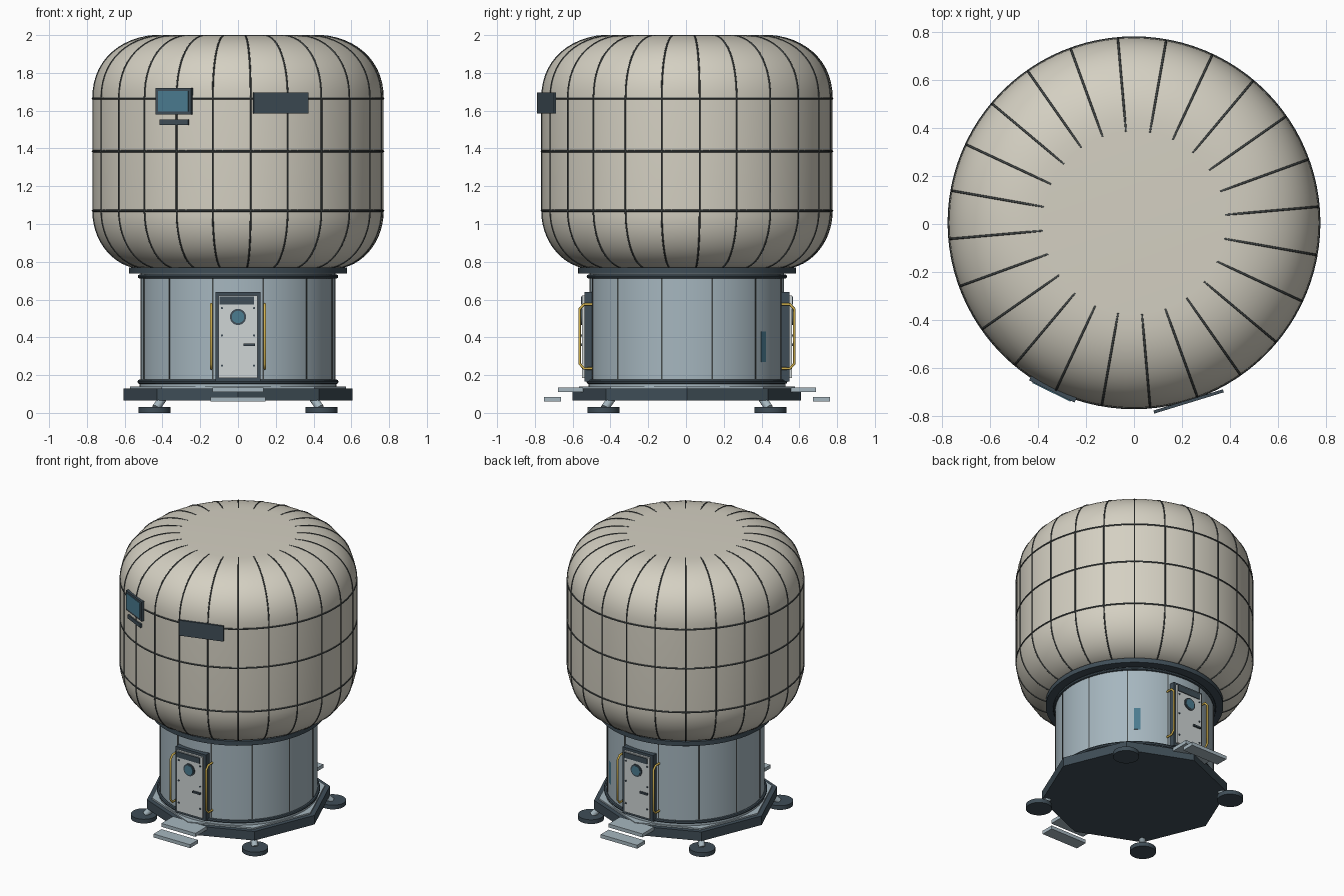
import bpy, bmesh
from math import sin, cos, pi, radians
from mathutils import Matrix, Vector

if "Cube" in bpy.data.objects:
    bpy.data.objects.remove(bpy.data.objects["Cube"])

Y0 = 0.005  # body axis offset in y


def mat(name, r, g, b):
    m = bpy.data.materials.new(name)
    m.diffuse_color = (r, g, b, 1)
    m.use_nodes = True
    m.node_tree.nodes["Principled BSDF"].inputs["Base Color"].default_value = m.diffuse_color
    return m


FABRIC = mat("fabric", 0.66, 0.63, 0.54)
SEAM = mat("seam", 0.06, 0.07, 0.07)
DARK = mat("dark_metal", 0.05, 0.075, 0.095)
HULL = mat("hull_metal", 0.38, 0.47, 0.52)
LIGHT = mat("door_white", 0.62, 0.66, 0.66)
GLASS = mat("glass", 0.07, 0.2, 0.28)
YELLOW = mat("rail_yellow", 0.65, 0.45, 0.08)


def turn(deg):
    return Matrix.Translation((0, Y0, 0)) @ Matrix.Rotation(radians(deg), 4, 'Z')


def finish(bm, name, material, smooth=True):
    bmesh.ops.recalc_face_normals(bm, faces=bm.faces)
    me = bpy.data.meshes.new(name)
    bm.to_mesh(me)
    bm.free()
    if smooth:
        me.shade_smooth()
        me.set_sharp_from_angle(angle=radians(35))
    me.materials.append(material)
    ob = bpy.data.objects.new(name, me)
    bpy.context.collection.objects.link(ob)
    return ob


def box(name, x, y, z, material, deg=0):
    """Box from (min, max) ranges, turned about the body axis."""
    bm = bmesh.new()
    size = Matrix.Diagonal((x[1] - x[0], y[1] - y[0], z[1] - z[0], 1))
    mid = Matrix.Translation((sum(x) / 2, sum(y) / 2, sum(z) / 2))
    bmesh.ops.create_cube(bm, size=1, matrix=turn(deg) @ mid @ size)
    return finish(bm, name, material, False)


def rod(name, a, b, r, material, deg=0, sides=24):
    """Cylinder between two points."""
    a, b = Vector(a), Vector(b)
    d = b - a
    m = Matrix.Translation((a + b) / 2) @ d.to_track_quat('Z', 'Y').to_matrix().to_4x4()
    bm = bmesh.new()
    bmesh.ops.create_cone(bm, cap_ends=True, segments=sides, radius1=r, radius2=r,
                          depth=d.length, matrix=turn(deg) @ m)
    return finish(bm, name, material)


def lathe(name, profile, material, steps=96):
    bm = bmesh.new()
    vs = [bm.verts.new((r, Y0, z)) for r, z in profile]
    es = [bm.edges.new(p) for p in zip(vs, vs[1:])]
    bmesh.ops.spin(bm, geom=vs + es, cent=(0, Y0, 0), axis=(0, 0, 1),
                   angle=2 * pi, steps=steps, use_duplicate=False)
    bmesh.ops.remove_doubles(bm, verts=bm.verts, dist=1e-5)
    return finish(bm, name, material)


def drum(name, r, z0, z1, material):
    return lathe(name, [(0, z0), (r, z0), (r, z1), (0, z1)], material)


def torus(name, r, z, t, material):
    ring = [(r + t * cos(k * pi / 4), z + t * sin(k * pi / 4)) for k in range(9)]
    return lathe(name, ring, material)


def tubes(name, paths, r, material):
    cu = bpy.data.curves.new(name, 'CURVE')
    cu.dimensions = '3D'
    cu.bevel_depth = r
    cu.bevel_resolution = 2
    cu.use_fill_caps = True
    for path in paths:
        sp = cu.splines.new('POLY')
        sp.points.add(len(path) - 1)
        for p, co in zip(sp.points, path):
            p.co = (*co, 1)
    cu.materials.append(material)
    ob = bpy.data.objects.new(name, cu)
    bpy.context.collection.objects.link(ob)


# Inflatable envelope: rounded lower and upper shoulders
N = 14
lower = [(0.50 + 0.27 * sin(t), 1.07 - 0.305 * cos(t))
         for t in (k * pi / 2 / N for k in range(N + 1))]
upper = [(0.38 + 0.39 * cos(t) ** 0.9, 1.66 + 0.34 * sin(t) ** 0.9)
         for t in (k * pi / 2 / N for k in range(N))] + [(0.38, 2.0)]
shape = lower + upper
lathe("envelope", [(0, 0.765)] + shape + [(0, 2.0)], FABRIC, 120)

# Meridian seams and hoop straps
meridians = []
for k in range(24):
    m = turn(5 + 15 * k)
    meridians.append([m @ Vector((r, 0, min(z, 1.997))) for r, z in shape])
tubes("envelope_seams", meridians, 0.0045, SEAM)
for i, z in enumerate((1.07, 1.385, 1.665)):
    torus(f"hoop_strap_{i}", 0.769, z, 0.006, SEAM)

# Rigid core drum with collar and rings
drum("core_drum", 0.515, 0.13, 0.75, HULL)
drum("collar", 0.578, 0.738, 0.77, DARK)
torus("upper_ring", 0.52, 0.722, 0.011, DARK)
torus("lower_ring", 0.52, 0.165, 0.012, DARK)
drum("lower_flange", 0.522, 0.135, 0.155, HULL)
for k in range(12):
    box(f"core_seam_{k}", (-0.004, 0.004), (-0.518, -0.50), (0.18, 0.715), SEAM, 15 + 30 * k)
box("side_window_sliver", (-0.02, 0.02), (-0.5155, -0.49), (0.27, 0.43), GLASS, 142)

# Octagonal base plate
for nm, r, z0, z1, ma in (("base_plate", 0.605, 0.065, 0.13, DARK),
                          ("base_deck", 0.572, 0.125, 0.14, HULL)):
    ob = rod(nm, (0, 0, z0), (0, 0, z1), r, ma, 0, 8)
    ob.data.shade_flat()

# Landing feet
for k in range(4):
    a = 45 + 90 * k
    rod(f"foot_pad_{k}", (0, -0.625, 0), (0, -0.625, 0.03), 0.085, DARK, a, 32)
    rod(f"foot_strut_{k}", (0, -0.55, 0.09), (0, -0.615, 0.025), 0.022, HULL, a)

# Front and back airlock doors with steps and grab rails
for side, a in (("front", 0), ("back", 180)):
    box(side + "_door_frame", (-0.12, 0.12), (-0.542, -0.48), (0.165, 0.64), DARK, a)
    box(side + "_door", (-0.102, 0.102), (-0.556, -0.53), (0.185, 0.622), LIGHT, a)
    box(side + "_door_header", (-0.098, 0.085), (-0.561, -0.55), (0.575, 0.615), DARK, a)
    rod(side + "_porthole_rim", (0, -0.55, 0.508), (0, -0.563, 0.508), 0.043, DARK, a, 32)
    rod(side + "_porthole_glass", (0, -0.55, 0.508), (0, -0.566, 0.508), 0.033, GLASS, a, 32)
    box(side + "_door_handle", (0.03, 0.09), (-0.568, -0.55), (0.355, 0.367), DARK, a)
    for s in (-1, 1):
        for z in (0.25, 0.41, 0.555):
            rod(side + "_door_bolt", (s * 0.085, -0.55, z), (s * 0.085, -0.561, z),
                0.006, DARK, a, 12)
    rails = []
    for s in (-1, 1):
        pts = [(-0.50, 0.235), (-0.545, 0.235), (-0.568, 0.26),
               (-0.568, 0.55), (-0.545, 0.575), (-0.50, 0.575)]
        rails.append([turn(a) @ Vector((s * 0.142, y, z)) for y, z in pts])
    tubes(side + "_grab_rails", rails, 0.007, YELLOW)
    box(side + "_upper_step", (-0.135, 0.135), (-0.682, -0.55), (0.11, 0.135), HULL, a)
    box(side + "_lower_step", (-0.145, 0.145), (-0.757, -0.667), (0.06, 0.085), HULL, a)

# Envelope window, its label plate and the blank sign
box("window_frame", (-0.105, 0.105), (-0.780, -0.73), (1.58, 1.72), DARK, -26)
box("window_glass", (-0.088, 0.088), (-0.784, -0.74), (1.595, 1.705), GLASS, -26)
box("window_label", (-0.084, 0.084), (-0.778, -0.74), (1.525, 1.552), DARK, -26)
box("sign_plate", (-0.151, 0.151), (-0.783, -0.77), (1.585, 1.695), DARK, 17)
